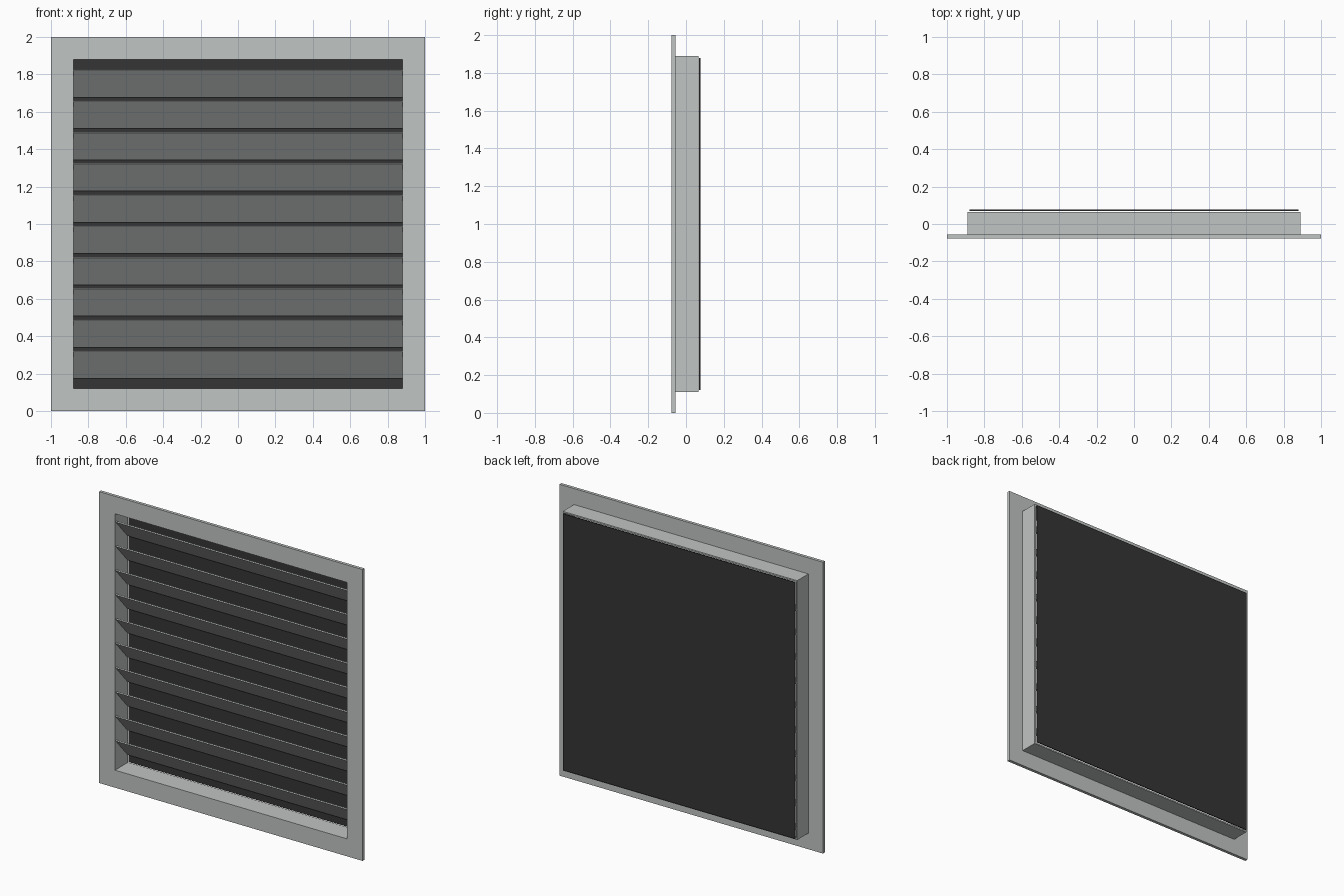
import bpy, bmesh, math
from mathutils import Matrix, Vector

if "Cube" in bpy.data.objects:
    bpy.data.objects.remove(bpy.data.objects["Cube"])


def material(name, rgb):
    m = bpy.data.materials.new(name)
    m.diffuse_color = (*rgb, 1)
    m.use_nodes = True
    m.node_tree.nodes["Principled BSDF"].inputs["Base Color"].default_value = m.diffuse_color
    return m


METAL = material("light_grey_metal", (0.53, 0.555, 0.545))
MESH = material("dark_screen", (0.036, 0.036, 0.036))


def make_object(name, bm, mat):
    bmesh.ops.recalc_face_normals(bm, faces=bm.faces[:])
    me = bpy.data.meshes.new(name)
    bm.to_mesh(me)
    bm.free()
    me.materials.append(mat)
    ob = bpy.data.objects.new(name, me)
    bpy.context.collection.objects.link(ob)
    return ob


def box(name, size, loc, mat, tilt=0.0):
    bm = bmesh.new()
    bmesh.ops.create_cube(bm, size=1)
    bm.transform(Matrix.Translation(loc) @ Matrix.Rotation(tilt, 4, 'X')
                 @ Matrix.Diagonal((*size, 1)))
    return make_object(name, bm, mat)


# Square ring sections (half width, depth) swept round the four corners
def square_frame(name, profile, mat):
    bm = bmesh.new()
    rings = [[bm.verts.new(Vector((sx * r, y, 1 + sz * r)))
              for sx, sz in ((-1, -1), (1, -1), (1, 1), (-1, 1))]
             for r, y in profile]
    for i, a in enumerate(rings):
        b = rings[(i + 1) % len(rings)]
        for k in range(4):
            n = (k + 1) % 4
            bm.faces.new((a[k], a[n], b[n], b[k]))
    return make_object(name, bm, mat)


FRONT, FLANGE_BACK, SLEEVE_BACK, BACK = -0.077, -0.056, 0.065, 0.077
INNER, OUTER = 0.88, 0.89

# Front flange with the wall sleeve behind it
square_frame("flange_and_sleeve",
             [(1.0, FRONT), (1.0, FLANGE_BACK), (OUTER, FLANGE_BACK),
              (OUTER, SLEEVE_BACK), (INNER, SLEEVE_BACK), (INNER, FRONT)], METAL)

# Ten slanted blades, high at the front and low at the back
for i in range(10):
    z = 1.0 + (i - 4.5) * 0.167
    box(f"blade_{i + 1}", (2 * 0.879, 0.195, 0.008), (0, -0.003, z),
        METAL, -math.radians(48))

# Insect screen closing the back
box("rear_screen", (2 * INNER, 0.007, 2 * INNER), (0, BACK - 0.0035, 1.0), MESH)
